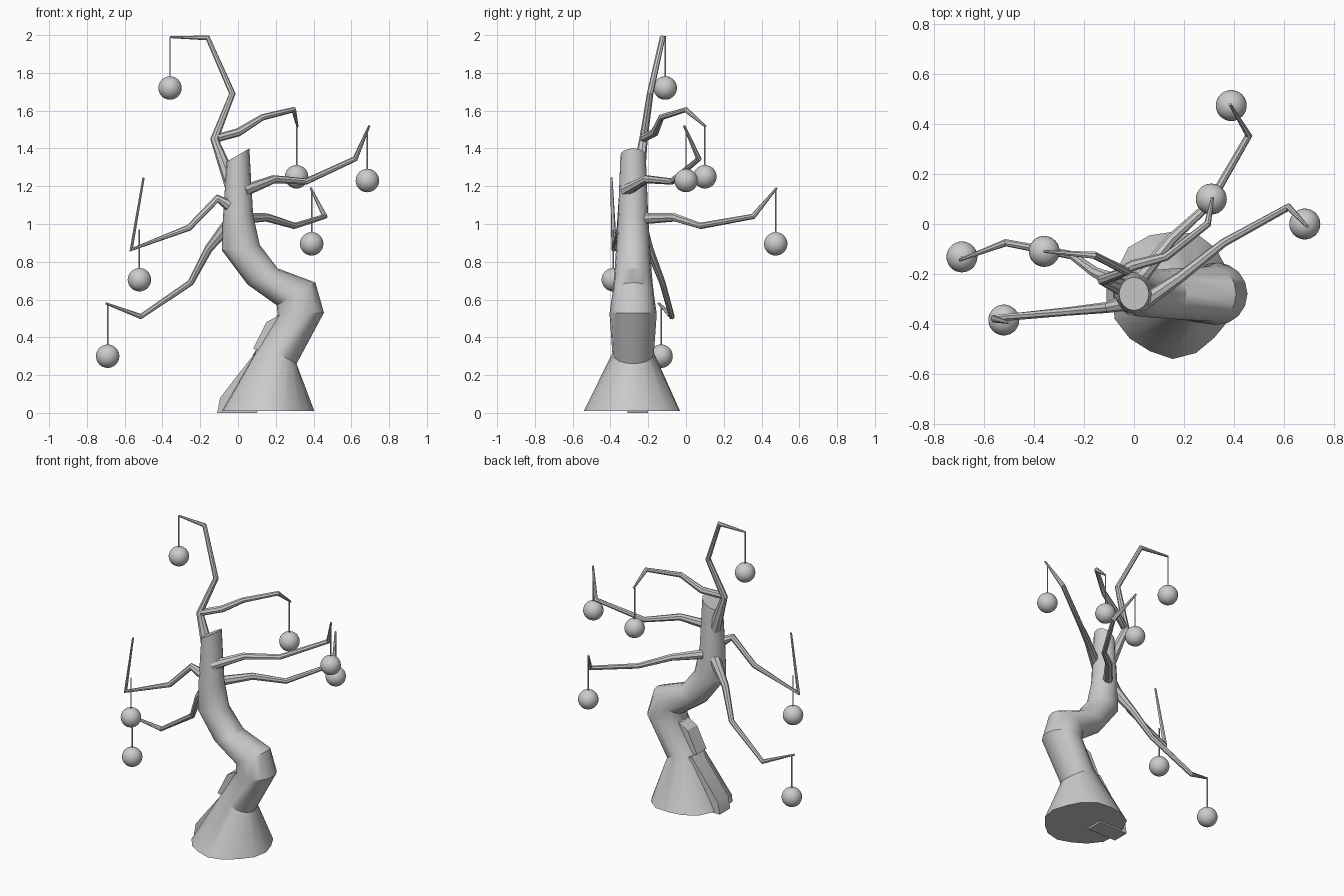
import bpy, bmesh, math
from mathutils import Vector

if "Cube" in bpy.data.objects:
    bpy.data.objects.remove(bpy.data.objects["Cube"])


def finish(name, bm, angle=30):
    bmesh.ops.recalc_face_normals(bm, faces=bm.faces)
    me = bpy.data.meshes.new(name)
    bm.to_mesh(me)
    bm.free()
    ob = bpy.data.objects.new(name, me)
    bpy.context.collection.objects.link(ob)
    bpy.ops.object.select_all(action='DESELECT')
    ob.select_set(True)
    bpy.context.view_layer.objects.active = ob
    bpy.ops.object.shade_smooth_by_angle(angle=math.radians(angle))
    return ob


def skin(name, rings):
    """Bridge successive rings of points and cap both ends."""
    bm = bmesh.new()
    loops = [[bm.verts.new(p) for p in r] for r in rings]
    n = len(loops[0])
    for a, b in zip(loops, loops[1:]):
        for i in range(n):
            j = (i + 1) % n
            bm.faces.new((a[i], a[j], b[j], b[i]))
    bm.faces.new(loops[0][::-1])
    bm.faces.new(loops[-1])
    return finish(name, bm)


def tube(name, pts, radii, sides=8):
    pts = [Vector(p) for p in pts]
    rings, side = [], None
    for i, p in enumerate(pts):
        d0 = (p - pts[max(i - 1, 0)]).normalized()
        d1 = (pts[min(i + 1, len(pts) - 1)] - p).normalized()
        t = (d0 + d1).normalized()
        if side is None:
            side = t.orthogonal()
        side = (side - t * side.dot(t)).normalized()
        up = t.cross(side)
        rings.append([p + radii[i] * (side * math.cos(a) + up * math.sin(a))
                      for a in (2 * math.pi * k / sides for k in range(sides))])
    return skin(name, rings)


def slab(name, profile, y0, y1):
    return skin(name, [[(x, y, z) for x, z in profile] for y in (y0, y1)])


# Trunk: left edge, right edge (x, z) and half depth of each ring
sections = [
    ((-0.09, 0.01), (0.40, 0.01), 0.255),
    ((0.115, 0.37), (0.31, 0.26), 0.11),
    ((0.21, 0.52), (0.455, 0.53), 0.125),
    ((0.205, 0.57), (0.41, 0.69), 0.11),
    ((0.05, 0.68), (0.21, 0.765), 0.10),
    ((-0.085, 0.86), (0.115, 0.89), 0.09),
    ((-0.08, 1.03), (0.08, 1.05), 0.08),
    ((-0.06, 1.33), (0.06, 1.40), 0.067),
]
rings = []
for k, (l, r, depth) in enumerate(sections):
    l, r = Vector((l[0], -0.28, l[1])), Vector((r[0], -0.28, r[1]))
    mid, half = (l + r) / 2, (r - l) / 2
    lobe = 0.03 if k == 0 else 0.0
    ring = []
    for i in range(16):
        a = 2 * math.pi * i / 16
        s = 1 + lobe * math.cos(5 * a + 1)
        ring.append(mid + half * math.cos(a) * s + Vector((0, depth * math.sin(a) * s, 0)))
    rings.append(ring)
skin("trunk", rings)

# Bark plates on the left side of the trunk
slab("lower_bark", [(-0.11, 0.0), (-0.095, 0.08), (0.10, 0.33), (0.2, 0.3), (0.1, 0.0)], -0.31, -0.2)
slab("upper_bark", [(0.08, 0.34), (0.15, 0.48), (0.24, 0.53), (0.3, 0.45), (0.2, 0.3)], -0.33, -0.23)

# Branches: path, base radius, ornament centre, top of its string
branches = [
    ([(-0.03, -0.26, 1.2), (-0.125, -0.225, 1.45), (-0.03, -0.19, 1.69),
      (-0.16, -0.125, 1.985), (-0.36, -0.11, 1.99)], 0.04, (-0.36, -0.11, 1.72), 1.99),
    ([(-0.11, -0.225, 1.455), (0.0, -0.165, 1.485), (0.13, -0.13, 1.565),
      (0.295, 0.0, 1.605), (0.315, 0.105, 1.515)], 0.022, (0.31, 0.10, 1.25), 1.515),
    ([(0.03, -0.32, 1.175), (0.19, -0.21, 1.237), (0.36, -0.075, 1.225),
      (0.62, 0.068, 1.345), (0.695, -0.01, 1.52)], 0.032, (0.685, 0.0, 1.23), 1.5),
    ([(0.03, -0.21, 1.03), (0.15, -0.06, 1.035), (0.30, 0.077, 0.99),
      (0.46, 0.355, 1.04), (0.385, 0.48, 1.19)], 0.03, (0.39, 0.475, 0.895), 1.18),
    ([(-0.05, -0.32, 1.10), (-0.11, -0.335, 1.135), (-0.26, -0.35, 0.98),
      (-0.565, -0.38, 0.865), (-0.5, -0.395, 1.245)], 0.03, (-0.522, -0.385, 0.705), 0.97),
    ([(-0.03, -0.25, 1.02), (-0.155, -0.195, 0.87), (-0.25, -0.125, 0.69),
      (-0.515, -0.075, 0.51), (-0.7, -0.145, 0.58)], 0.038, (-0.69, -0.132, 0.30), 0.575),
]
for n, (path, base, ball, top) in enumerate(branches, 1):
    tube(f"branch_{n}", path, [base, 0.022, 0.017, 0.015, 0.006])
    tube(f"string_{n}", [ball, (ball[0], ball[1], top)], [0.004, 0.004], 6)
    bm = bmesh.new()
    bmesh.ops.create_uvsphere(bm, u_segments=32, v_segments=16, radius=0.062)
    finish(f"ornament_{n}", bm).location = ball
